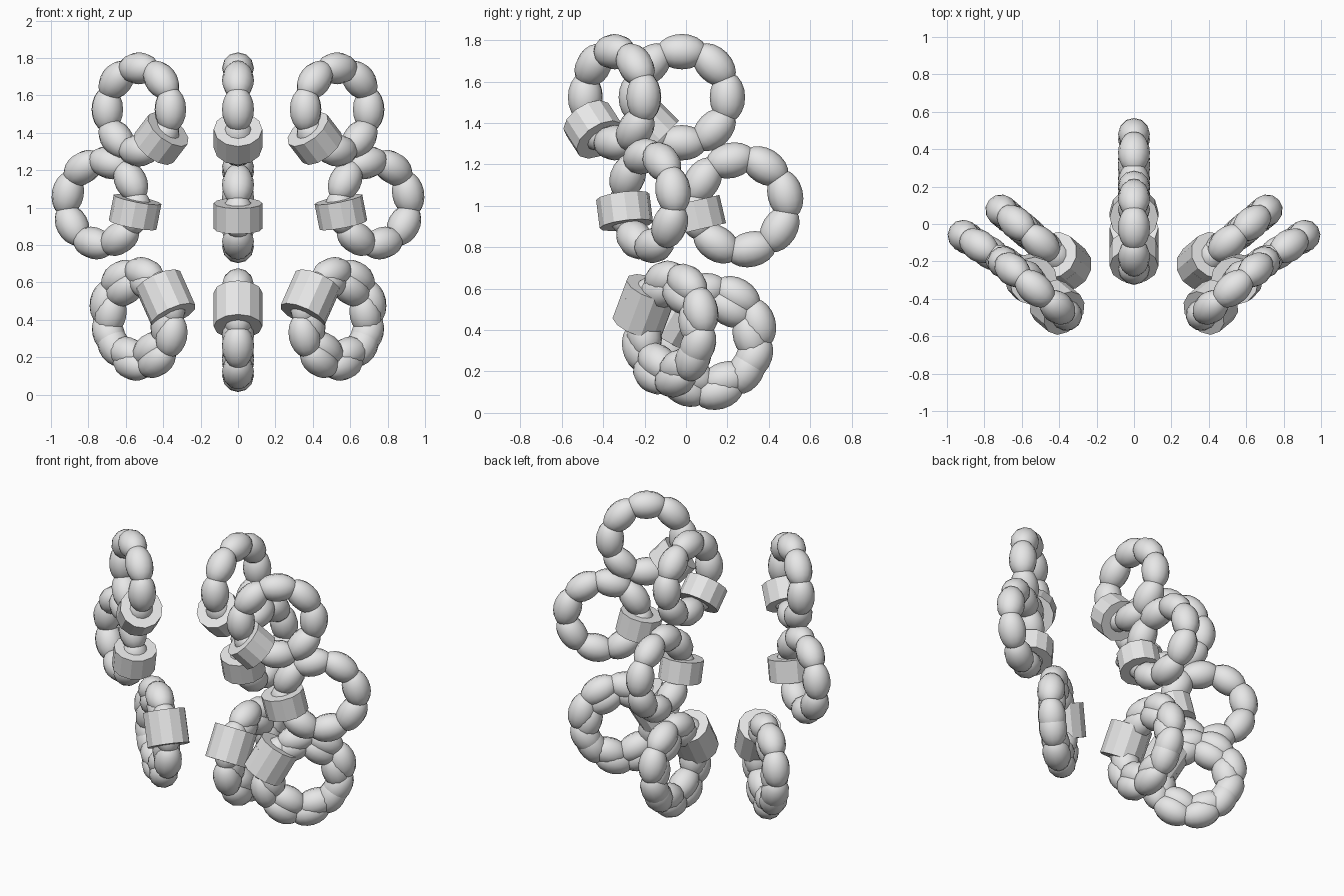
import bpy, bmesh, math
from mathutils import Matrix, Vector

if "Cube" in bpy.data.objects:
    bpy.data.objects.remove(bpy.data.objects["Cube"])

RING_R = 0.22        # radius of the circle the beads sit on
BEAD_R, BEAD_HALF = 0.0855, 0.122
BAND_R, BAND_H = 0.13, 0.14

grey = bpy.data.materials.new("light_grey")
grey.diffuse_color = (0.8, 0.8, 0.8, 1)
grey.use_nodes = True
grey.node_tree.nodes["Principled BSDF"].inputs["Base Color"].default_value = grey.diffuse_color


def station(center, yaw, angle):
    """Frame on a vertical ring: local x points outward, local z along the ring."""
    a = math.radians(angle)
    side = Vector((math.cos(yaw), math.sin(yaw), 0))
    up = Vector((0, 0, 1))
    out = side * math.cos(a) + up * math.sin(a)
    along = up * math.cos(a) - side * math.sin(a)
    m = Matrix((out, along.cross(out), along)).transposed().to_4x4()
    m.translation = Vector(center) + out * RING_R
    return m


def finish(bm, name, smooth):
    mesh = bpy.data.meshes.new(name)
    bmesh.ops.recalc_face_normals(bm, faces=bm.faces)
    for f in bm.faces:
        f.smooth = smooth
    bm.to_mesh(mesh)
    bm.free()
    mesh.materials.append(grey)
    bpy.context.collection.objects.link(bpy.data.objects.new(name, mesh))


def beaded_ring(name, center, yaw_deg, band_angle):
    yaw = math.radians(yaw_deg)
    # eight stretched beads
    bm = bmesh.new()
    for k in range(8):
        m = station(center, yaw, band_angle + 45 * k)
        m = m @ Matrix.Diagonal((BEAD_R, BEAD_R, BEAD_HALF, 1))
        bmesh.ops.create_uvsphere(bm, u_segments=12, v_segments=10, radius=1, matrix=m)
    finish(bm, name + "_beads", True)
    # collar around one bead
    bm = bmesh.new()
    bmesh.ops.create_cone(bm, cap_ends=True, segments=12, radius1=BAND_R, radius2=BAND_R,
                          depth=BAND_H, matrix=station(center, yaw, band_angle))
    finish(bm, name + "_band", False)


def column(name, upper, middle, lower, yaws):
    """Upper and middle rings, plus two overlapping lower rings."""
    beaded_ring(name + "_upper", upper, yaws[0], 225)
    beaded_ring(name + "_middle", middle, yaws[1], 193)
    beaded_ring(name + "_lower", lower, yaws[2], 150)
    y = math.radians(yaws[2])
    step = Vector((-0.035 * math.cos(y), -0.035 * math.sin(y), -0.06))
    beaded_ring(name + "_lower_second", Vector(lower) + step, yaws[2], 150)


# centre column runs front to back
column("centre", (0, -0.02, 1.525), (0, 0.265, 1.005), (0, 0.135, 0.375), (90, 90, 90))

# side columns mirror each other
for s, name in ((1, "right"), (-1, "left")):
    yaws = [a if s > 0 else 180 - a for a in (40, 33, 40)]
    column(name, (s * 0.53, -0.345, 1.525), (s * 0.73, -0.18, 1.025),
           (s * 0.545, -0.065, 0.435), yaws)
